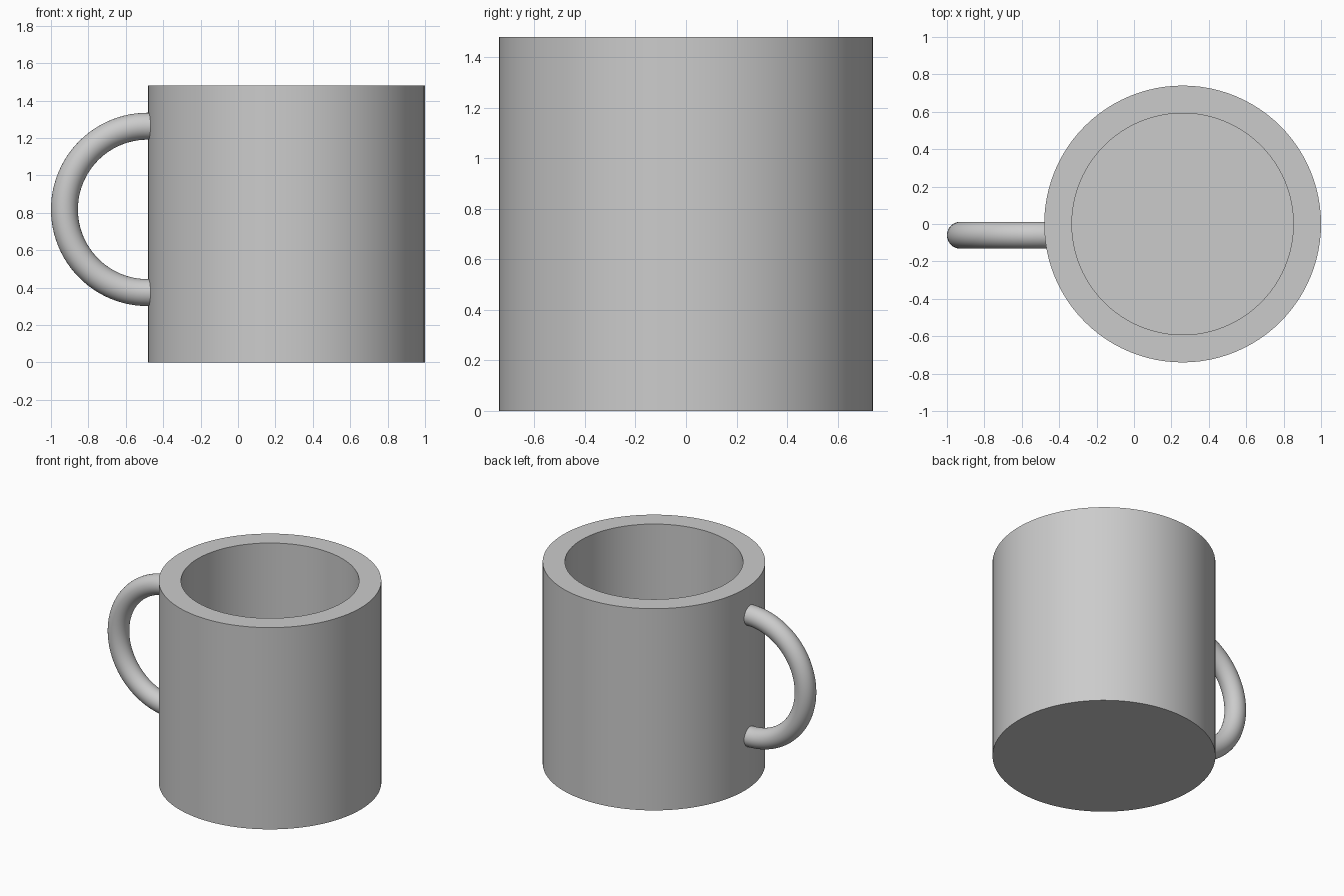
import bpy
import bmesh
import math
from mathutils import Vector

cube = bpy.data.objects.get("Cube")
if cube:
    bpy.data.objects.remove(cube, do_unlink=True)

RADIUS, HEIGHT, WALL = 0.74, 1.48, 0.148
CENTRE_X = 0.26

clay = bpy.data.materials.new("grey_ceramic")
clay.use_nodes = True
grey = (0.6, 0.6, 0.6, 1)
clay.diffuse_color = grey
clay.node_tree.nodes["Principled BSDF"].inputs["Base Color"].default_value = grey


def finish(name, bm):
    """Turn a bmesh into a smooth-shaded object with sharp rims."""
    bmesh.ops.recalc_face_normals(bm, faces=bm.faces)
    mesh = bpy.data.meshes.new(name)
    bm.to_mesh(mesh)
    bm.free()
    mesh.materials.append(clay)
    obj = bpy.data.objects.new(name, mesh)
    bpy.context.collection.objects.link(obj)
    bpy.ops.object.select_all(action='DESELECT')
    obj.select_set(True)
    bpy.context.view_layer.objects.active = obj
    bpy.ops.object.shade_smooth_by_angle(angle=math.radians(30))
    return obj


# Cup: a lathed wall with a hollow inside and a floor as thick as the wall
bm = bmesh.new()
inner = RADIUS - WALL
profile = [(0, 0), (RADIUS, 0), (RADIUS, HEIGHT), (inner, HEIGHT), (inner, WALL), (0, WALL)]
verts = [bm.verts.new((r, 0, z)) for r, z in profile]
edges = [bm.edges.new(pair) for pair in zip(verts, verts[1:])]
bmesh.ops.spin(bm, geom=verts + edges, cent=(0, 0, 0), axis=(0, 0, 1),
               angle=math.tau, steps=96, use_merge=True)
bmesh.ops.remove_doubles(bm, verts=bm.verts, dist=0.0001)
finish("cup", bm).location.x = CENTRE_X

# Handle: a half ring of round tube whose straight ends sink into the wall
bm = bmesh.new()
BEND, TUBE, SIDES, STEPS = 0.445, 0.072, 32, 48
path = [(0.09, math.pi / 2)]
path += [(0, math.pi / 2 + math.pi * i / STEPS) for i in range(STEPS + 1)]
path += [(0.09, math.pi * 1.5)]
rings = []
for shift, a in path:
    out = Vector((math.cos(a), 0, math.sin(a)))
    ring = []
    for s in range(SIDES):
        t = math.tau * s / SIDES
        p = out * (BEND + TUBE * math.cos(t)) + Vector((shift, TUBE * math.sin(t), 0))
        ring.append(bm.verts.new(p))
    rings.append(ring)
for a, b in zip(rings, rings[1:]):
    for s in range(SIDES):
        n = (s + 1) % SIDES
        bm.faces.new((a[s], a[n], b[n], b[s]))
for end in (rings[0], rings[-1]):
    bm.faces.new(end)
finish("handle", bm).location = (-0.483, -0.06, 0.818)
